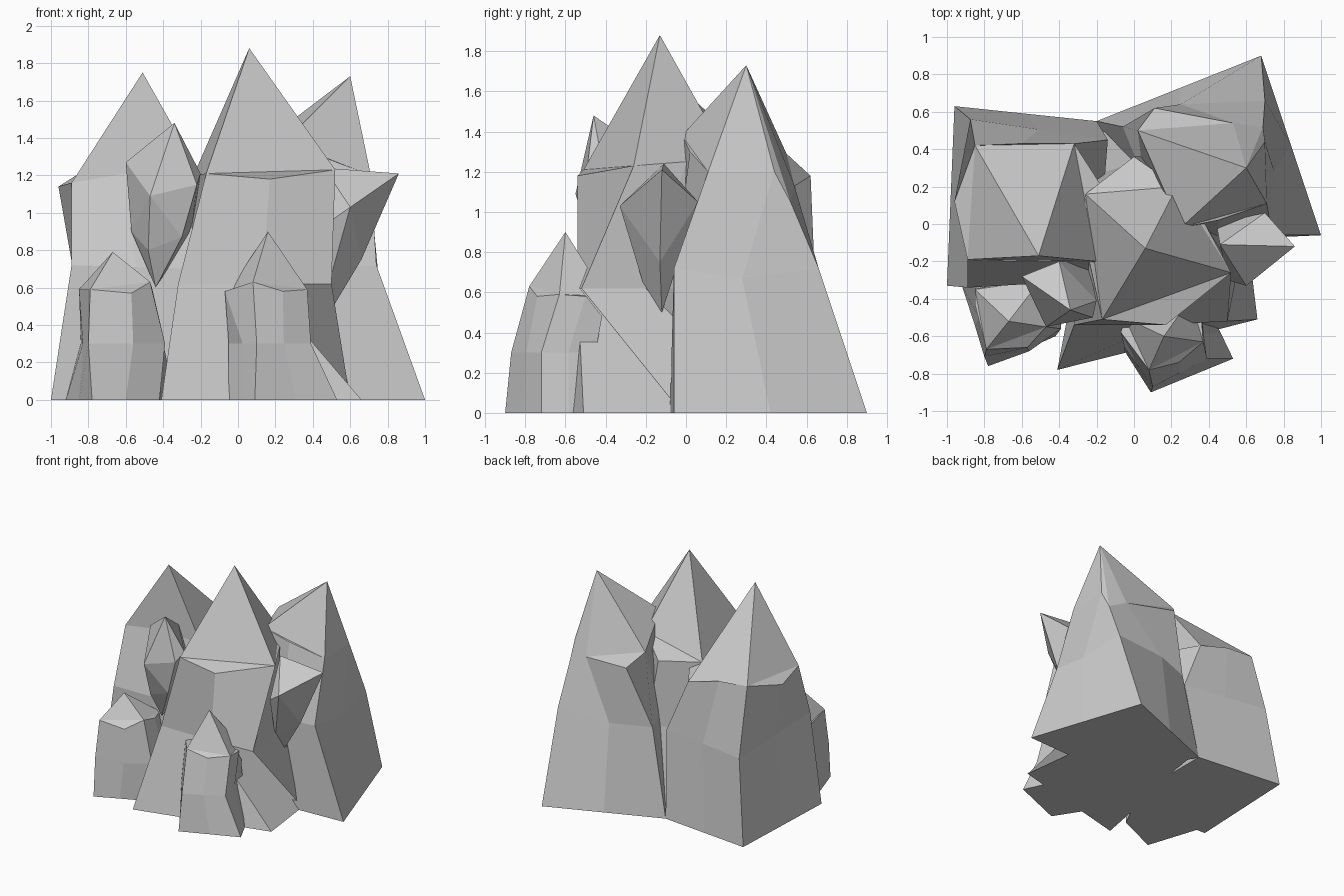
import bpy, bmesh

# Corner order for every ring: front-left, front-right, back-right, back-left.
# Eight-point rings also carry the point halfway along each side.


def ring8(ring):
    if len(ring) == 8:
        return ring
    out = []
    for i, p in enumerate(ring):
        q = ring[(i + 1) % 4]
        out += [p, tuple((a + b) / 2 for a, b in zip(p, q))]
    return out


def finish(name, bm):
    bmesh.ops.recalc_face_normals(bm, faces=bm.faces)
    me = bpy.data.meshes.new(name)
    bm.to_mesh(me)
    bm.free()
    bpy.context.collection.objects.link(bpy.data.objects.new(name, me))


def spire(name, base, middle, shoulder, peak, ridges=(0, 2, 4, 6)):
    """Three stacked rings with a pointed cap; ridges are the ring points joined to the peak."""
    bm = bmesh.new()
    rings = [[(x, y, 0) for x, y in base], middle, shoulder]
    rows = [[bm.verts.new(p) for p in ring8(r)] for r in rings]
    tip = bm.verts.new(peak)
    bm.faces.new(rows[0])
    for i in range(8):
        j = (i + 1) % 8
        for lo, hi in zip(rows, rows[1:]):
            bm.faces.new((lo[i], lo[j], hi[j], hi[i]))
    top = rows[2]
    for a, b in zip(ridges, ridges[1:] + (ridges[0] + 8,)):
        bm.faces.new((top[a], top[b % 8], tip))
        if b - a == 2:
            bm.faces.new((top[a], top[a + 1], top[b % 8]))
    finish(name, bm)


def shard(name, points):
    """Angular chunk wrapped around a few points."""
    bm = bmesh.new()
    for p in points:
        bm.verts.new(p)
    bmesh.ops.convex_hull(bm, input=bm.verts)
    loose = [v for v in bm.verts if not v.link_faces]
    bmesh.ops.delete(bm, geom=loose, context='VERTS')
    finish(name, bm)


# Tall central spire
spire("center_spire",
      [(-.41, -.78), (.66, -.51), (.6, -.02), (.5, .4), (.2, .5), (-.15, .54),
       (-.18, .3), (-.3, -.2)],
      [(-.32, -.54, .62), (.13, -.54, .62), (.5, -.52, .62), (.5, -.2, .62),
       (.4, .1, .62), (.1, .36, .62), (-.24, .25, .62), (-.28, -.2, .62)],
      [(-.17, -.51, 1.21), (.17, -.54, 1.18), (.52, -.26, 1.23), (.38, .0, 1.25),
       (.23, .2, 1.29), (0, .36, 1.17), (-.26, .16, 1.15), (-.25, -.15, 1.2)],
      (.06, -.13, 1.88))

# Left spire
spire("left_spire",
      [(-1, -.33), (-.2, -.35), (-.2, .55), (-.96, .63)],
      [(-.89, -.34, .72), (-.2, -.3, .7), (-.14, .45, .68), (-.875, .56, .68)],
      [(-.89, -.19, 1.16), (-.6, -.2, 1.21), (-.2, -.2, 1.2), (-.12, .12, 1.1),
       (-.32, .43, 1.11), (-.6, .43, 1.19), (-.85, .42, 1.21), (-.96, .12, 1.14)],
      (-.51, -.17, 1.75))

# Back right spire
spire("back_right_spire",
      [(.1, -.1), (1, -.06), (.68, .9), (-.2, .55)],
      [(.2, -.06, .7), (.45, -.06, .7), (.74, -.06, .72), (.75, .28, .67),
       (.7, .66, .72), (.25, .64, .7), (-.06, .52, .7), (.05, .25, .7)],
      [(.25, -.02, 1.38), (.45, .02, 1.3), (.71, .11, 1.2), (.7, .44, 1.2),
       (.69, .52, 1.05), (.53, .54, 1.13), (.11, .62, 1.18), (.02, .5, 1.29)],
      (.6, .3, 1.73), (0, 2, 3, 4, 5, 7))

# Small front spire
spire("front_spire",
      [(.09, -.9), (.53, -.72), (.4, -.45), (-.05, -.68)],
      [(.1, -.87, .3), (.39, -.72, .3), (.36, -.45, .3), (-.05, -.66, .3)],
      [(.08, -.78, .63), (.24, -.74, .58), (.37, -.63, .59), (.36, -.5, .58),
       (.3, -.4, .58), (.1, -.42, .58), (-.05, -.5, .58), (-.07, -.58, .58)],
      (.16, -.6, .9))

# Small left front spire
spire("left_front_spire",
      [(-.78, -.76), (-.42, -.6), (-.25, -.25), (-.92, -.33)],
      [(-.8, -.71, .3), (-.56, -.68, .3), (-.39, -.56, .3), (-.4, -.4, .3),
       (-.45, -.25, .3), (-.65, -.25, .3), (-.84, -.33, .3), (-.83, -.5, .3)],
      [(-.79, -.67, .59), (-.57, -.66, .57), (-.47, -.55, .63), (-.46, -.42, .6),
       (-.5, -.3, .6), (-.65, -.3, .6), (-.85, -.35, .59), (-.85, -.43, .59)],
      (-.67, -.52, .79))

# Shards wedged between the spires
shard("right_shard",
      [(.46, -.11, 1.24), (.86, -.12, 1.21), (.7, .06, 1.05), (.6, -.33, 1.03),
       (.5, -.3, .96), (.66, -.13, .75), (.51, -.12, .5), (.44, .0, .9), (.48, -.2, .6)])
shard("left_shard",
      [(-.34, -.46, 1.48), (-.6, -.28, 1.27), (-.47, -.55, 1.09), (-.22, -.5, 1.15),
       (-.2, -.41, 1.21), (-.57, -.3, .9), (-.48, -.45, .8), (-.3, -.48, .87),
       (-.44, -.36, .6), (-.25, -.2, .9), (-.4, -.2, 1.3)])
